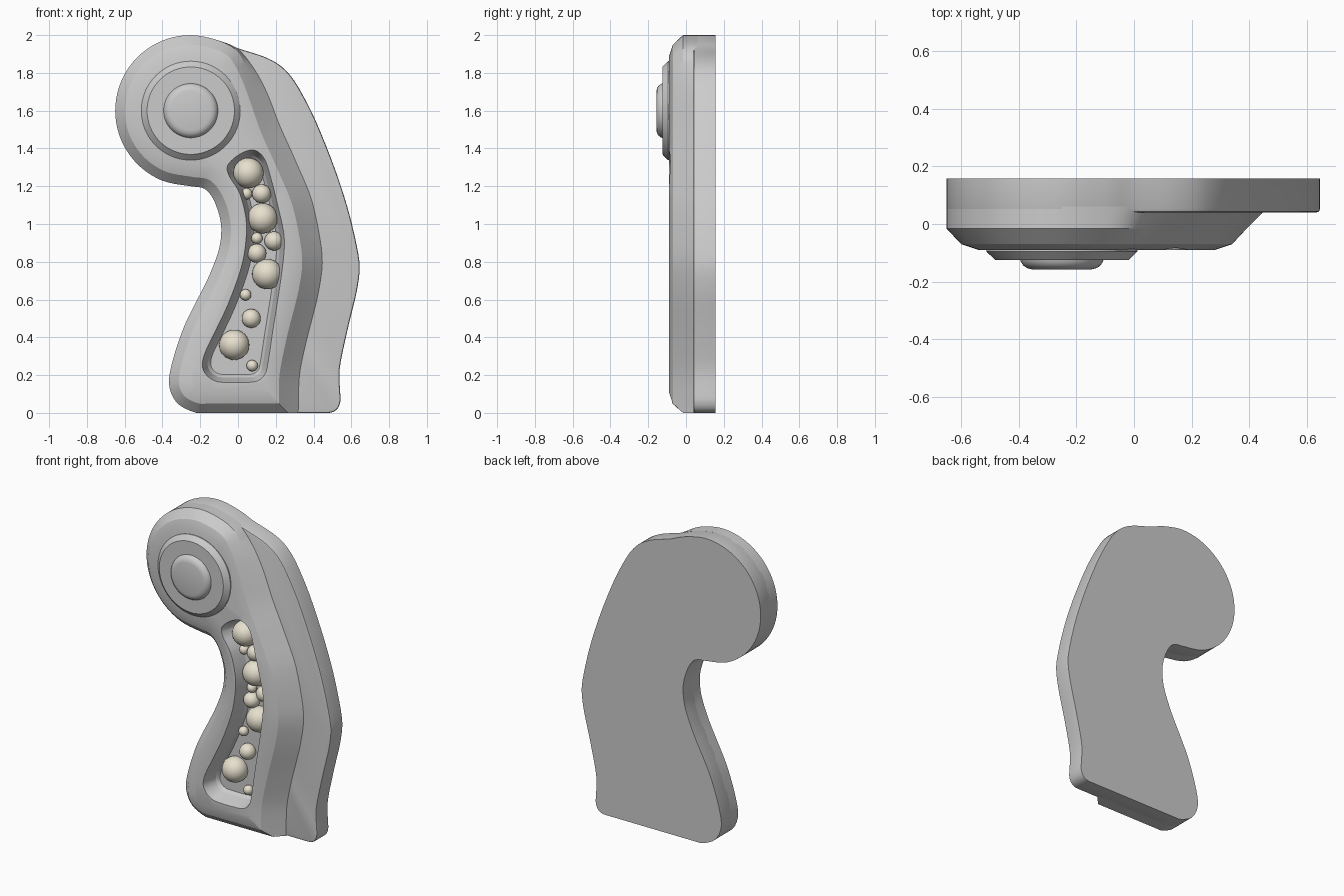
import bpy, bmesh, math
from mathutils import Vector

if "Cube" in bpy.data.objects:
    bpy.data.objects.remove(bpy.data.objects["Cube"])


def inset(pts, dists):
    # move each outline point inward (outline runs clockwise seen from the front)
    out, n = [], len(pts)
    for i, p in enumerate(pts):
        a = (p - pts[i - 1]).normalized()
        b = (pts[(i + 1) % n] - p).normalized()
        na, nb = Vector((a.y, -a.x)), Vector((b.y, -b.x))
        out.append(p + (na + nb) / (1 + na.dot(nb)) * dists[i])
    return out


def smooth(pts, sharp, steps=5):
    # closed Hermite curve, with optional sharp points
    n, tang, out = len(pts), [], []
    for i, p in enumerate(pts):
        q, r = pts[i - 1], pts[(i + 1) % n]
        m = min((p - q).length, (r - p).length)
        tang.append(Vector((0, 0)) if i in sharp else (r - q).normalized() * m)
    for i, p in enumerate(pts):
        r, ta, tb = pts[(i + 1) % n], tang[i], tang[(i + 1) % n]
        for k in range(steps):
            t = k / steps
            h = t * t * (3 - 2 * t)
            v = p * (1 - h) + r * h + ta * (t * (1 - t) ** 2) - tb * (t * t * (1 - t))
            out.append(Vector((v.x, max(v.y, 0))))
    return out


def loft(name, pts, rings, weights=None, sharp=()):
    # rings: (y, inset, extra inset multiplied by the point weight)
    pts = [Vector(p) for p in pts]
    w = weights or [0] * len(pts)
    bm = bmesh.new()
    loops = []
    for y, d, dw in rings:
        curve = smooth(inset(pts, [d + dw * k for k in w]), sharp)
        loops.append([bm.verts.new((v.x, y, v.y)) for v in curve])
    n = len(loops[0])
    for a, b in zip(loops, loops[1:]):
        for i in range(n):
            j = (i + 1) % n
            bm.faces.new((a[i], a[j], b[j], b[i]))
    bm.faces.new(loops[0])
    bm.faces.new(loops[-1])
    bmesh.ops.recalc_face_normals(bm, faces=bm.faces)
    me = bpy.data.meshes.new(name)
    bm.to_mesh(me)
    bm.free()
    ob = bpy.data.objects.new(name, me)
    bpy.context.collection.objects.link(ob)
    return ob


def shade(ob, angle=20):
    bpy.ops.object.select_all(action='DESELECT')
    ob.select_set(True)
    bpy.context.view_layer.objects.active = ob
    bpy.ops.object.shade_smooth_by_angle(angle=math.radians(angle))


def arc(cx, cz, r, start, end, n):
    angs = [math.radians(start + (end - start) * i / n) for i in range(n + 1)]
    return [(cx + r * math.cos(a), cz + r * math.sin(a)) for a in angs]


# shared left side: foot, neck and round head
left = [(-.15, 0), (-.22, 0), (-.32, .05), (-.365, .15), (-.345, .28), (-.28, .47),
        (-.16, .71), (-.10, .87), (-.09, 1.0), (-.125, 1.12), (-.175, 1.185)]
left += arc(-.25, 1.6, .4, 270, 67.5, 9)

# back plate
plate_right = [(0, 1.93), (.14, 1.885), (.235, 1.83), (.31, 1.74), (.405, 1.56), (.51, 1.30),
               (.59, 1.05), (.643, .80), (.63, .65), (.58, .44), (.538, .23), (.543, .07),
               (.525, .02), (.48, 0)]
plate = loft("back_plate", plate_right + left,
             [(.157, 0, 0), (.052, 0, 0), (.043, .003, 0), (.04, .012, 0)])
shade(plate, 40)

# raised body with stepped chamfer, sloping wider on the right
body_right = [(-.005, 1.915), (.06, 1.80), (.11, 1.67), (.17, 1.50), (.255, 1.31), (.34, 1.10),
              (.39, .83), (.37, .64), (.31, .40), (.27, .20), (.265, 0)]
weights = [.2, .6, .9] + [1] * 8 + [0] * len(left)
body = loft("body", body_right + left,
            [(.06, 0, -.055), (.04, 0, -.055), (-.016, 0, 0), (-.07, .05, 0), (-.09, .11, 0)],
            weights, {len(body_right) - 1})

# sloped pocket cut into the body
pocket = [(-.055, 1.31), (.01, 1.37), (.09, 1.39), (.15, 1.33), (.21, 1.10), (.245, .92),
          (.23, .73), (.185, .44), (.15, .22), (.09, .165), (-.11, .165), (-.185, .23),
          (-.17, .33), (-.055, .57), (.025, .80), (.045, 1.0), (.01, 1.16), (-.045, 1.25)]
cutter = loft("pocket_cutter", pocket,
              [(-.12, -.005, 0), (-.09, 0, 0), (.0, .025, 0), (.02, .04, 0)])
cutter.hide_render = True
mod = body.modifiers.new("pocket", 'BOOLEAN')
mod.operation = 'DIFFERENCE'
mod.solver = 'EXACT'
mod.object = cutter
bpy.context.view_layer.objects.active = body
bpy.ops.object.modifier_apply(modifier=mod.name)
bpy.data.objects.remove(cutter)
shade(body)

# round collar and button on the head
collar = loft("collar", arc(-.25, 1.6, .262, 360, 22.5, 15),
              [(-.08, 0, 0), (-.095, 0, 0), (-.125, .03, 0)])
button = loft("button", arc(-.25, 1.6, .145, 360, 22.5, 15),
              [(-.12, 0, 0), (-.132, .003, 0), (-.145, .012, 0), (-.153, .024, 0), (-.157, .04, 0)])
shade(collar)
shade(button, 40)

# pearls in the pocket
pearl = bpy.data.materials.new("pearl_cream")
pearl.diffuse_color = (.80, .75, .62, 1)
pearl.use_nodes = True
pearl.node_tree.nodes["Principled BSDF"].inputs["Base Color"].default_value = pearl.diffuse_color
beads = [(.055, 1.27, .08), (.045, 1.16, .03), (.125, 1.16, .05), (.13, 1.03, .08),
         (.10, .925, .03), (.19, .91, .05), (.10, .845, .05), (.155, .735, .08),
         (.04, .625, .03), (.07, .50, .05), (-.02, .36, .08), (.075, .25, .03)]
for i, (x, z, r) in enumerate(beads):
    bpy.ops.mesh.primitive_uv_sphere_add(segments=32, ring_count=16, radius=r, location=(x, 0, z))
    ob = bpy.context.object
    ob.name = f"pearl_{i + 1}"
    ob.data.materials.append(pearl)
    bpy.ops.object.shade_smooth()
